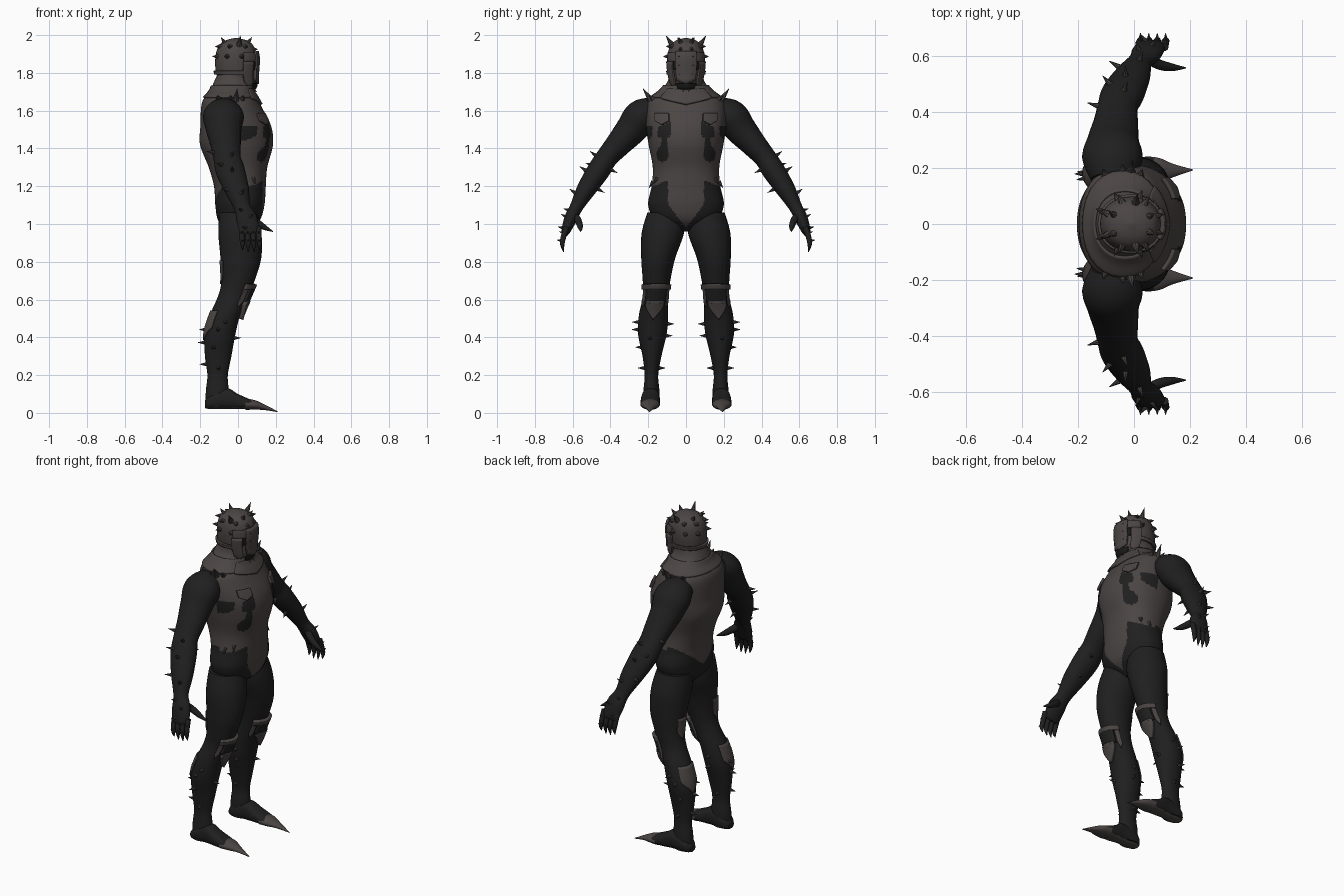
import bpy, bmesh
from math import sin, cos, pi, radians, copysign
from mathutils import Vector, Matrix

if "Cube" in bpy.data.objects:
    bpy.data.objects.remove(bpy.data.objects["Cube"])


def material(name, rgb):
    m = bpy.data.materials.new(name)
    m.use_nodes = True
    m.diffuse_color = (*rgb, 1)
    b = m.node_tree.nodes["Principled BSDF"]
    b.inputs["Base Color"].default_value = (*rgb, 1)
    b.inputs["Roughness"].default_value = 0.7
    return m


SUIT = material("black_suit", (0.014, 0.014, 0.014))
ARMOUR = material("brown_grey_armour", (0.07, 0.06, 0.057))
SPIKE = material("spike_grey", (0.06, 0.053, 0.051))
DARK = material("dark_slits", (0.01, 0.01, 0.01))


def finish(name, bm, mats, mirror=False, thick=0, smooth=True, paint=None):
    bmesh.ops.recalc_face_normals(bm, faces=bm.faces)
    if paint:
        for f in bm.faces:
            f.material_index = paint(f.calc_center_median())
    me = bpy.data.meshes.new(name)
    bm.to_mesh(me)
    bm.free()
    ob = bpy.data.objects.new(name, me)
    bpy.context.collection.objects.link(ob)
    for m in mats:
        me.materials.append(m)
    if smooth:
        bpy.ops.object.select_all(action='DESELECT')
        ob.select_set(True)
        bpy.context.view_layer.objects.active = ob
        bpy.ops.object.shade_smooth_by_angle(angle=radians(40))
    if thick:
        s = ob.modifiers.new("Thickness", 'SOLIDIFY')
        s.thickness, s.offset = thick, 0
    if mirror:
        m = ob.modifiers.new("Mirror", 'MIRROR')
        m.use_axis = (False, True, False)
        m.use_mirror_merge = False
    return ob


def surface(rings, axis=None, ref=(1, 0, 0), power=2.0):
    """Smooth tube through rings (x, y, z, radius a, radius b); returns point(u, angle) and centre(u)."""
    n = len(rings) - 1

    def ring(u):
        u = min(max(u, 0), n)
        i = min(int(u), n - 1)
        t = u - i
        p0, p1, p2, p3 = (rings[min(max(i + k, 0), n)] for k in (-1, 0, 1, 2))
        return [b + t / 2 * (c - a + t * (2*a - 5*b + 4*c - d + t * (3*b - a - 3*c + d)))
                for a, b, c, d in zip(p0, p1, p2, p3)]

    def centre(u):
        return Vector(ring(u)[:3])

    def point(u, ang):
        r = ring(u)
        t = Vector(axis) if axis else (centre(u + .1) - centre(u - .1)).normalized()
        a = Vector(ref)
        a = (a - t * a.dot(t)).normalized()
        b = t.cross(a)
        c, s = (copysign(abs(v) ** (2 / power), v) for v in (cos(ang), sin(ang)))
        return Vector(r[:3]) + a * c * max(r[3], .001) + b * s * max(r[4], .001)
    return point, centre, n


def loft(name, surf, mats, seg=32, steps=6, **kw):
    point, _, n = surf
    bm = bmesh.new()
    rows = [[bm.verts.new(point(i / steps, 2 * pi * k / seg)) for k in range(seg)]
            for i in range(n * steps + 1)]
    for p, q in zip(rows, rows[1:]):
        for k in range(seg):
            j = (k + 1) % seg
            bm.faces.new((p[k], p[j], q[j], q[k]))
    bm.faces.new(rows[0])
    bm.faces.new(rows[-1])
    return finish(name, bm, mats, **kw)


def plate(name, surf, u0, u1, a0, a1, mat, off=.012, point_end=0, **kw):
    """Shell following a surface; point_end draws the u1 edge out to a point."""
    point, centre, _ = surf
    bm, na, nv = bmesh.new(), 28, 8
    rows = []
    for v in range(nv + 1):
        row = []
        for k in range(na + 1):
            s = k / na
            end = u1 + point_end * (1 - abs(2 * s - 1))
            u = u0 + (end - u0) * v / nv
            p = point(u, radians(a0 + (a1 - a0) * s))
            row.append(bm.verts.new(p + (p - centre(u)).normalized() * off / 2))
        rows.append(row)
    for p, q in zip(rows, rows[1:]):
        for k in range(na):
            bm.faces.new((p[k], p[k + 1], q[k + 1], q[k]))
    bmesh.ops.remove_doubles(bm, verts=bm.verts, dist=1e-5)
    return finish(name, bm, [mat], thick=off, **kw)


def spikes(name, surf, spots, size=.04, radius=.012, tilt=(0, 0, 0)):
    """Cones standing on a surface at (u, degrees), on both sides."""
    point, centre, _ = surf
    bm = bmesh.new()
    for u, deg in spots:
        p = point(u, radians(deg))
        d = ((p - centre(u)).normalized() + Vector(tilt)).normalized()
        mat = Matrix.Translation(p + d * (size / 2 - .006)) @ d.to_track_quat('Z', 'Y').to_matrix().to_4x4()
        bmesh.ops.create_cone(bm, cap_ends=True, segments=8, radius1=radius, radius2=.0008,
                              depth=size, matrix=mat)
    return finish(name, bm, [SPIKE], mirror=True, smooth=False)


# Torso with painted armour
UP = (0, 0, 1)
torso = surface([(0, 0, .96, .05, .05), (.005, 0, 1.02, .11, .16), (.01, 0, 1.1, .13, .2),
                 (.01, 0, 1.2, .137, .182), (0, 0, 1.3, .155, .176), (-.008, 0, 1.42, .193, .198),
                 (-.012, 0, 1.52, .187, .212), (-.035, 0, 1.62, .16, .208),
                 (-.04, 0, 1.665, .14, .188), (-.035, 0, 1.705, .112, .138),
                 (-.028, 0, 1.75, .1, .1), (-.02, 0, 1.79, .09, .088)], UP, power=2.2)


def torso_paint(c):
    y, z = abs(c.y), c.z
    if c.x < 0:
        return 0 if z < 1.08 + .8 * y else 1
    hem = .98 + 1.3 * y if y < .095 else 1.27 - .4 * y
    drop = ((y - .125) / .032) ** 2 + ((z - 1.37) / .042) ** 2 < 1
    neck = abs(y - .115) < .016 and 1.37 < z < 1.5
    top = .082 < y < .15 and 1.46 < z < 1.55 - .4 * (y - .06)
    side = y > .178 and 1.44 + 1.5 * (.2 - y) < z < 1.52
    return 0 if z < hem or drop or neck or top or side else 1


loft("torso", torso, [SUIT, ARMOUR], seg=144, steps=14, paint=torso_paint)
plate("collar", torso, 9.6, 8.1, 0, 360, ARMOUR, .009)
plate("collar_front_point", torso, 9.2, 8.05, -42, 42, ARMOUR, .013, point_end=-.85)
plate("chest_plate", torso, 6.6, 6.25, 22, 46, ARMOUR, .014, point_end=-.2, mirror=True)
spikes("shoulder_studs", torso, [(7.95, a) for a in (66, 90, 114)], .035, .017, (0, 0, .8))
spikes("shoulder_spike", torso, [(7.9, 80)], .075, .018, (0, 0, 1.4))
spikes("waist_spikes", torso, [(3.2, 80), (3.4, 60)], .04, .012, (0, 0, -1.5))

# Helmet
head = surface([(.01, 0, 1.695, .05, .045), (.003, 0, 1.73, .09, .072), (-.01, 0, 1.8, .106, .092),
                (-.01, 0, 1.88, .11, .098), (-.01, 0, 1.94, .094, .085),
                (-.01, 0, 1.97, .06, .055), (-.01, 0, 1.985, .008, .008)], UP, power=2.1)
loft("helmet", head, [ARMOUR], seg=40, steps=8)
plate("helmet_rim", head, 1.9, 2.15, 50, 310, ARMOUR, .012)
plate("brow_plate", head, 3.4, 2.75, -70, 70, ARMOUR, .008)
plate("face_guard", head, 3.5, 1.45, -30, 30, ARMOUR, .016, point_end=-.25)
plate("cheek_guard", head, 2.75, 1.3, 42, 72, ARMOUR, .012, point_end=-.4, mirror=True)
plate("eye_slit", head, 2.7, 2.2, 30, 40, DARK, .008, mirror=True)
plate("mouth_grille", head, 1.25, .7, -36, 36, DARK, .009)
spikes("face_studs", head, [(u, 18) for u in (1.9, 2.5, 3.1, 3.7)], .026, .012)
spikes("side_studs", head, [(3.1, 75), (3.1, 115), (3.1, 155), (4.0, 60), (4.0, 110), (4.0, 155)],
       .034, .015)
spikes("horns", head, [(4.3, 80)], .06, .017, (0, 0, 1.5))
spikes("crown_studs", head, [(4.7, 150), (4.7, 25)], .038, .014, (0, 0, 1.3))
spikes("chin_spikes", head, [(.7, 12), (.8, 40)], .03, .008, (0, 0, -1))

# Arms and hands
arm = surface([(-.075, .16, 1.6, .08, .07), (-.077, .235, 1.57, .108, .09), (-.075, .29, 1.5, .094, .083),
               (-.065, .36, 1.42, .08, .068), (-.058, .42, 1.35, .072, .058), (-.04, .465, 1.28, .077, .06),
               (-.005, .53, 1.18, .064, .05), (.022, .58, 1.09, .044, .035),
               (.045, .61, 1.03, .055, .034), (.06, .635, .965, .052, .024), (.064, .64, .945, .04, .015)])
loft("arm", arm, [SUIT], mirror=True)
spikes("forearm_spikes", arm, [(3.7, 200), (4.3, 285), (4.8, 235), (5.3, 270), (6, 215),
                               (6.4, 285), (4.6, 70), (5.7, 80)], .045, .012)
spikes("hand_spikes", arm, [(7.4, 250), (8.1, 290), (8.8, 250)], .035, .01)
for i in range(4):
    x, drop = .018 + .03 * i, .012 * abs(i - 1.5)
    finger = surface([(x, .632, .985, .015, .015), (x + .003, .648, .935, .0145, .0145),
                      (x + .006, .655, .895, .012, .012), (x + .006, .648, .845 + drop, .002, .002)])
    loft(f"finger_{i + 1}", finger, [SUIT], seg=12, mirror=True)
    spikes(f"knuckle_spike_{i + 1}", finger, [(.7, 270), (1.6, 270)], .022, .007)
thumb = surface([(.045, .6, 1.05, .02, .022), (.085, .572, 1.02, .019, .02),
                 (.135, .56, .985, .014, .015), (.185, .558, .96, .002, .002)], ref=(0, 1, 0))
loft("thumb", thumb, [SUIT], seg=12, mirror=True)

# Legs
leg = surface([(0, .105, 1.06, .1, .1), (.01, .123, .95, .114, .112), (.015, .147, .82, .108, .09),
               (0, .156, .7, .088, .073), (-.025, .16, .62, .08, .067), (-.068, .172, .52, .08, .077),
               (-.095, .178, .42, .082, .076), (-.105, .18, .3, .07, .05), (-.108, .183, .2, .054, .036),
               (-.11, .183, .12, .06, .042), (-.115, .185, .03, .058, .043)], UP)
loft("leg", leg, [SUIT], mirror=True)
plate("knee_band", leg, 3.2, 3.55, -62, 62, ARMOUR, .02, mirror=True)
plate("knee_side_strip", leg, 3.5, 4.3, 44, 62, ARMOUR, .012, point_end=.3, mirror=True)
plate("knee_inner_strip", leg, 3.5, 4.3, -62, -44, ARMOUR, .012, point_end=.3, mirror=True)
plate("knee_pad", leg, 3.5, 4.3, -40, 40, SUIT, .02, mirror=True)
plate("knee_shield", leg, 4.25, 4.5, -32, 32, ARMOUR, .024, point_end=.75, mirror=True)
plate("calf_plate", leg, 4.8, 5.7, 125, 215, ARMOUR, .007, point_end=.6, mirror=True)
plate("thigh_patch", leg, 2.1, 2.8, 150, 195, ARMOUR, .006, point_end=.4, mirror=True)
spikes("knee_studs", leg, [(4.4, -18), (4.4, 18)], .035, .009)
spikes("calf_spikes", leg, [(5.4, 80), (5.8, 100), (6.6, 110), (7.6, 85), (5.5, 270), (6.1, 280),
                            (7.6, 265), (5.8, 190), (6.4, 180), (7.4, 175), (6.2, 10)], .04, .012)

# Feet with clawed toe caps
FWD, SIDE = (1, 0, 0), (0, 1, 0)
foot = surface([(-.175, .185, .045, .025, .02), (-.145, .185, .058, .046, .038), (-.06, .187, .075, .047, .055),
                (0, .19, .06, .05, .04), (.07, .19, .045, .047, .024), (.12, .19, .036, .028, .014)],
               FWD, SIDE, power=2.5)
loft("foot", foot, [SUIT, ARMOUR], seg=48, mirror=True,
     paint=lambda c: 1 if c.z < .03 else 0)
toe = surface([(.04, .19, .046, .052, .03), (.09, .19, .042, .046, .025),
               (.14, .191, .03, .024, .015), (.21, .193, .006, .002, .002)], FWD, SIDE)
loft("toe_claw", toe, [ARMOUR], mirror=True)
